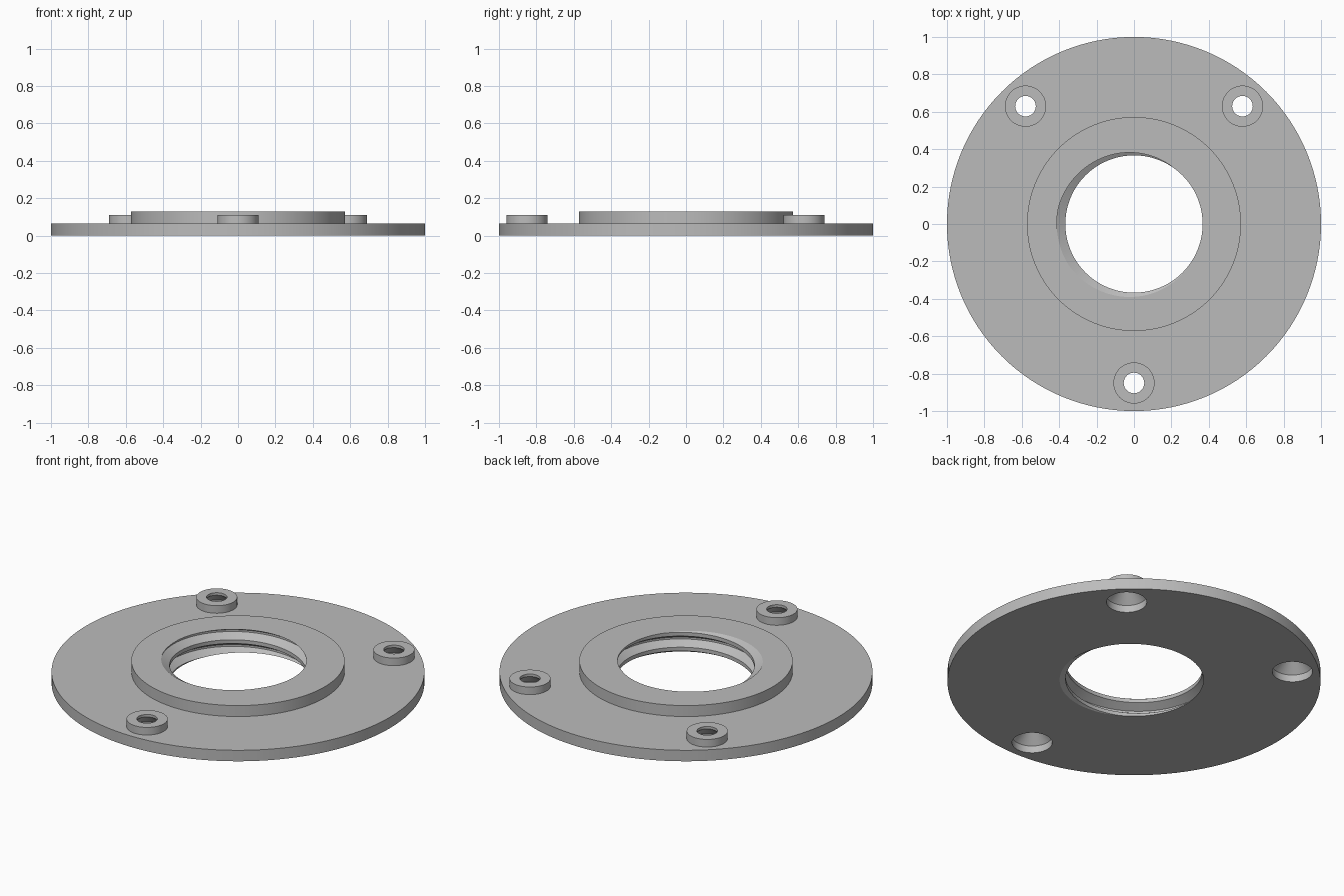
import bpy, bmesh, math
from mathutils import Vector

cube = bpy.data.objects.get("Cube")
if cube:
    bpy.data.objects.remove(cube, do_unlink=True)

# Main sizes
PLATE_TOP, BOSS_TOP, HUB_TOP = 0.065, 0.11, 0.13
CREST, ROOT, PITCH = 0.367, 0.413, 0.088
SEG = 96
BOSSES = [(0.58, 0.63), (-0.58, 0.63), (0, -0.85)]

bm = bmesh.new()


def lathe(profile, centre=(0, 0), seg=SEG):
    """Open tube of quads through (radius, height) pairs."""
    rings = []
    for r, z in profile:
        angles = [math.tau * i / seg for i in range(seg)]
        rings.append([bm.verts.new((centre[0] + r * math.cos(a),
                                    centre[1] + r * math.sin(a), z)) for a in angles])
    for low, high in zip(rings, rings[1:]):
        for i in range(seg):
            k = (i + 1) % seg
            bm.faces.new((low[i], low[k], high[k], high[i]))


def threaded_bore():
    """Right-hand helical thread, trimmed at the bottom and the hub top."""
    section = [(ROOT, -1 / 16), (ROOT, 1 / 16), (CREST, 3 / 8), (CREST, 5 / 8)]
    start = HUB_TOP - PITCH * 190 / 360
    grid = {}
    first, last = -4 * SEG, 4 * SEG
    for i in range(first, last):
        a = math.tau * i / SEG
        for j, (r, b) in enumerate(section):
            z = start + PITCH * (i / SEG + b)
            grid[i, j] = bm.verts.new((r * math.cos(a), r * math.sin(a), z))

    def vert(i, j):
        return grid[i, j] if j < 4 else grid[i + SEG, 0]

    for i in range(first, last - SEG - 1):
        for j in range(4):
            bm.faces.new((vert(i, j), vert(i + 1, j), vert(i + 1, j + 1), vert(i, j + 1)))
    for z, up in ((0, -1), (HUB_TOP, 1)):
        bmesh.ops.bisect_plane(bm, geom=bm.verts[:] + bm.edges[:] + bm.faces[:], dist=1e-6,
                               plane_co=(0, 0, z), plane_no=(0, 0, up), clear_outer=True)
    bmesh.ops.delete(bm, geom=[v for v in bm.verts if not v.link_faces], context='VERTS')
    bmesh.ops.remove_doubles(bm, verts=bm.verts[:], dist=1e-5)


def fill_level(z, up):
    """Close all open loops at one height with flat faces."""
    edges = [e for e in bm.edges if e.is_boundary
             and all(abs(v.co.z - z) < 1e-5 for v in e.verts)]
    bmesh.ops.triangle_fill(bm, edges=edges, use_beauty=True, normal=Vector((0, 0, up)))


# Bore, plate rim and raised hub
threaded_bore()
lathe([(1, 0), (1, PLATE_TOP)], seg=128)
lathe([(0.572, PLATE_TOP), (0.572, HUB_TOP)])

# Screw bosses with countersinks opening underneath
for c in BOSSES:
    lathe([(0.11, PLATE_TOP), (0.11, BOSS_TOP)], c, 48)
    lathe([(0.108, 0), (0.108, 0.042), (0.055, 0.095), (0.055, BOSS_TOP)], c, 48)

# Flat faces
fill_level(0, -1)
for level in (PLATE_TOP, BOSS_TOP, HUB_TOP):
    fill_level(level, 1)
bmesh.ops.recalc_face_normals(bm, faces=bm.faces[:])

mesh = bpy.data.meshes.new("threaded_flange")
bm.to_mesh(mesh)
bm.free()
flange = bpy.data.objects.new("threaded_flange", mesh)
bpy.context.collection.objects.link(flange)

# Grey metal
grey = bpy.data.materials.new("plain_grey")
grey.use_nodes = True
colour = (0.5, 0.5, 0.5, 1)
grey.diffuse_color = colour
grey.node_tree.nodes["Principled BSDF"].inputs["Base Color"].default_value = colour
mesh.materials.append(grey)

bpy.ops.object.select_all(action='DESELECT')
flange.select_set(True)
bpy.context.view_layer.objects.active = flange
bpy.ops.object.shade_smooth_by_angle(angle=math.radians(25))
